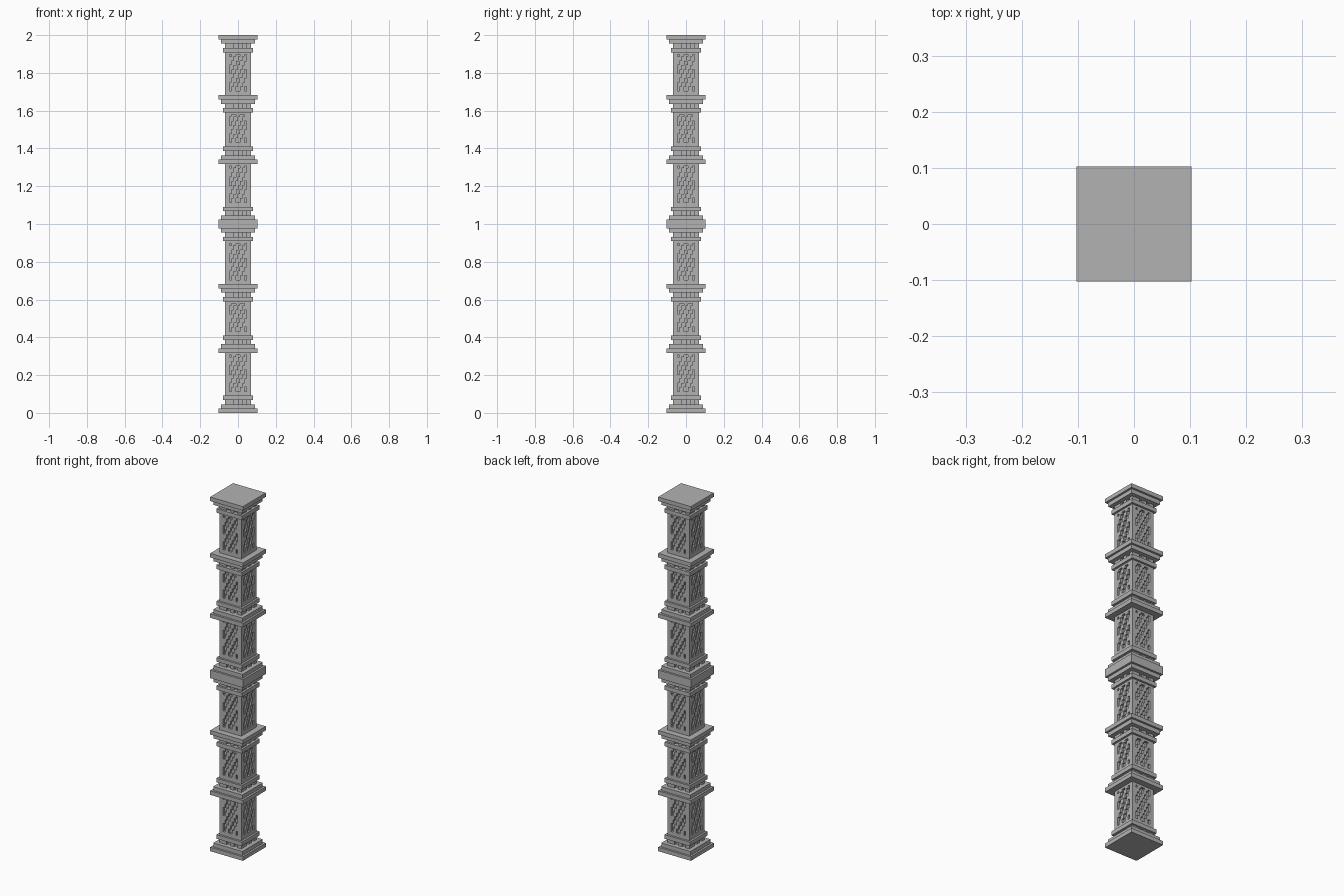
import bpy, bmesh, math
from mathutils import Matrix

cube = bpy.data.objects.get("Cube")
if cube:
    bpy.data.objects.remove(cube, do_unlink=True)

V = 1 / 44          # height of one course
H = V / 2           # width of one carving cell
COLS = 12           # carving cells across the shaft

stone = bpy.data.materials.new("grey_stone")
stone.use_nodes = True
stone.diffuse_color = (0.45, 0.45, 0.45, 1)
stone.node_tree.nodes["Principled BSDF"].inputs["Base Color"].default_value = (0.45, 0.45, 0.45, 1)


def finish(bm, name):
    mesh = bpy.data.meshes.new(name)
    bm.to_mesh(mesh)
    bm.free()
    mesh.materials.append(stone)
    obj = bpy.data.objects.new(name, mesh)
    bpy.context.collection.objects.link(obj)


def slab(name, z0, z1, width):
    """Square plate, width and heights in courses."""
    bm = bmesh.new()
    size = Matrix.Diagonal((width * V, width * V, (z1 - z0) * V, 1))
    bmesh.ops.create_cube(bm, size=1, matrix=Matrix.Translation((0, 0, (z0 + z1) / 2 * V)) @ size)
    finish(bm, name)


def carved_block(name, z0, z1, recessed):
    """Square shaft whose four sides are carved wherever recessed(col, row, rows)."""
    bm = bmesh.new()
    rows = (z1 - z0) * 2

    def depth(i, j):
        return 5 if 2 <= i < COLS - 2 and recessed(i, j, rows) else 6

    def quad(turn, *points):
        verts = [bm.verts.new(turn @ Matrix.Translation(((u - 6) * H, -d * H, z0 * V + j * H)).translation)
                 for u, d, j in points]
        bm.faces.new(verts)

    for side in range(4):
        turn = Matrix.Rotation(side * math.pi / 2, 3, 'Z')
        for i in range(COLS):
            for j in range(rows):
                d = depth(i, j)
                quad(turn, (i, d, j), (i + 1, d, j), (i + 1, d, j + 1), (i, d, j + 1))
                # walls towards the next column and the next row
                e = depth(i + 1, j)
                if e != d:
                    quad(turn, (i + 1, d, j), (i + 1, e, j), (i + 1, e, j + 1), (i + 1, d, j + 1))
                if j + 1 < rows:
                    e = depth(i, j + 1)
                    if e != d:
                        quad(turn, (i, d, j + 1), (i + 1, d, j + 1), (i + 1, e, j + 1), (i, e, j + 1))
    bmesh.ops.remove_doubles(bm, verts=bm.verts[:], dist=H / 20)
    bmesh.ops.dissolve_limit(bm, angle_limit=0.02, verts=bm.verts[:], edges=bm.edges[:])
    finish(bm, name)


def stair_carving(i, j, rows):
    # stepped diagonal bands inside a plain frame
    return 2 <= j < rows - 1 and (i - j // 2) % 4 < 2


def dentil_carving(i, j, rows):
    return i % 4 < 2


# Two identical halves, each with three carved tiers between stepped mouldings
for half, base in (("lower", 0), ("upper", 44)):
    for n, (z0, z1) in enumerate(((4, 14), (18, 26), (30, 40)), 1):
        carved_block(f"{half}_shaft_{n}", base + z0, base + z1, stair_carving)
    # each moulding: plate, step, dentil neck and ring, going up or down
    for n, (start, way) in enumerate(((0, 1), (14, 1), (29, -1), (43, -1)), 1):
        z = base + start
        slab(f"{half}_plate_{n}", z, z + 1, 9)
        slab(f"{half}_step_{n}", z + way, z + way + 1, 8)
        carved_block(f"{half}_neck_{n}", z + 2 * way, z + 2 * way + 1, dentil_carving)
        slab(f"{half}_ring_{n}", z + 3 * way, z + 3 * way + 1, 7)
